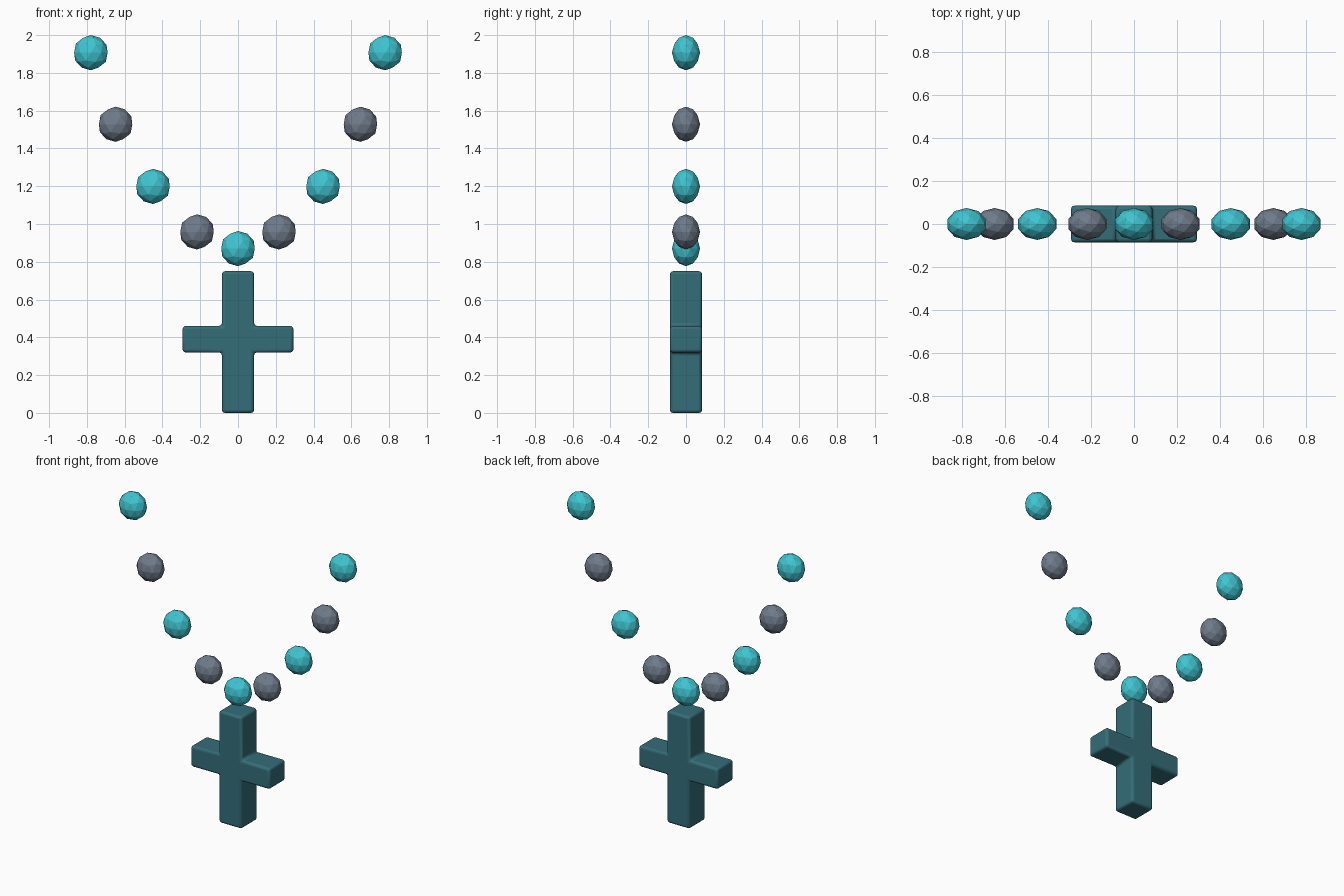
import bpy, bmesh

if "Cube" in bpy.data.objects:
    bpy.data.objects.remove(bpy.data.objects["Cube"])


def material(name, rgb):
    m = bpy.data.materials.new(name)
    m.diffuse_color = (*rgb, 1)
    m.use_nodes = True
    m.node_tree.nodes["Principled BSDF"].inputs["Base Color"].default_value = m.diffuse_color
    return m


teal = material("dark_teal", (0.035, 0.155, 0.19))
cyan = material("turquoise", (0.05, 0.56, 0.64))
slate = material("slate", (0.16, 0.2, 0.26))

# Cross pendant: right half of the outline, mirrored, then extruded and bevelled
half = [(0.085, 0), (0.085, 0.32), (0.293, 0.32),
        (0.293, 0.46), (0.085, 0.46), (0.085, 0.75)]
outline = half + [(-x, z) for x, z in reversed(half)]
depth = 0.085
bm = bmesh.new()
face = bm.faces.new([bm.verts.new((x, -depth, z)) for x, z in outline])
ext = bmesh.ops.extrude_face_region(bm, geom=[face])
for v in ext["geom"]:
    if isinstance(v, bmesh.types.BMVert):
        v.co.y = depth
bmesh.ops.recalc_face_normals(bm, faces=bm.faces[:])
mesh = bpy.data.meshes.new("cross_pendant")
bm.to_mesh(mesh)
bm.free()
cross = bpy.data.objects.new("cross_pendant", mesh)
bpy.context.collection.objects.link(cross)
mesh.materials.append(teal)
bevel = cross.modifiers.new("soft_edges", "BEVEL")
bevel.width = 0.016
bevel.segments = 3
bpy.context.view_layer.objects.active = cross
cross.select_set(True)
bpy.ops.object.shade_smooth_by_angle()


# Faceted beads, slightly flattened front to back
def bead(name, x, z, mat):
    bpy.ops.mesh.primitive_ico_sphere_add(subdivisions=2, radius=0.093, location=(x, 0, z))
    ob = bpy.context.object
    ob.name = name
    ob.scale.y = 0.8
    ob.data.materials.append(mat)


bead("centre_bead", 0, 0.87, cyan)
strand = [(0.217, 0.958), (0.45, 1.199), (0.648, 1.528), (0.779, 1.907)]
for i, (x, z) in enumerate(strand):
    mat = cyan if i % 2 else slate
    bead(f"bead_right_{i + 1}", x, z, mat)
    bead(f"bead_left_{i + 1}", -x, z, mat)
